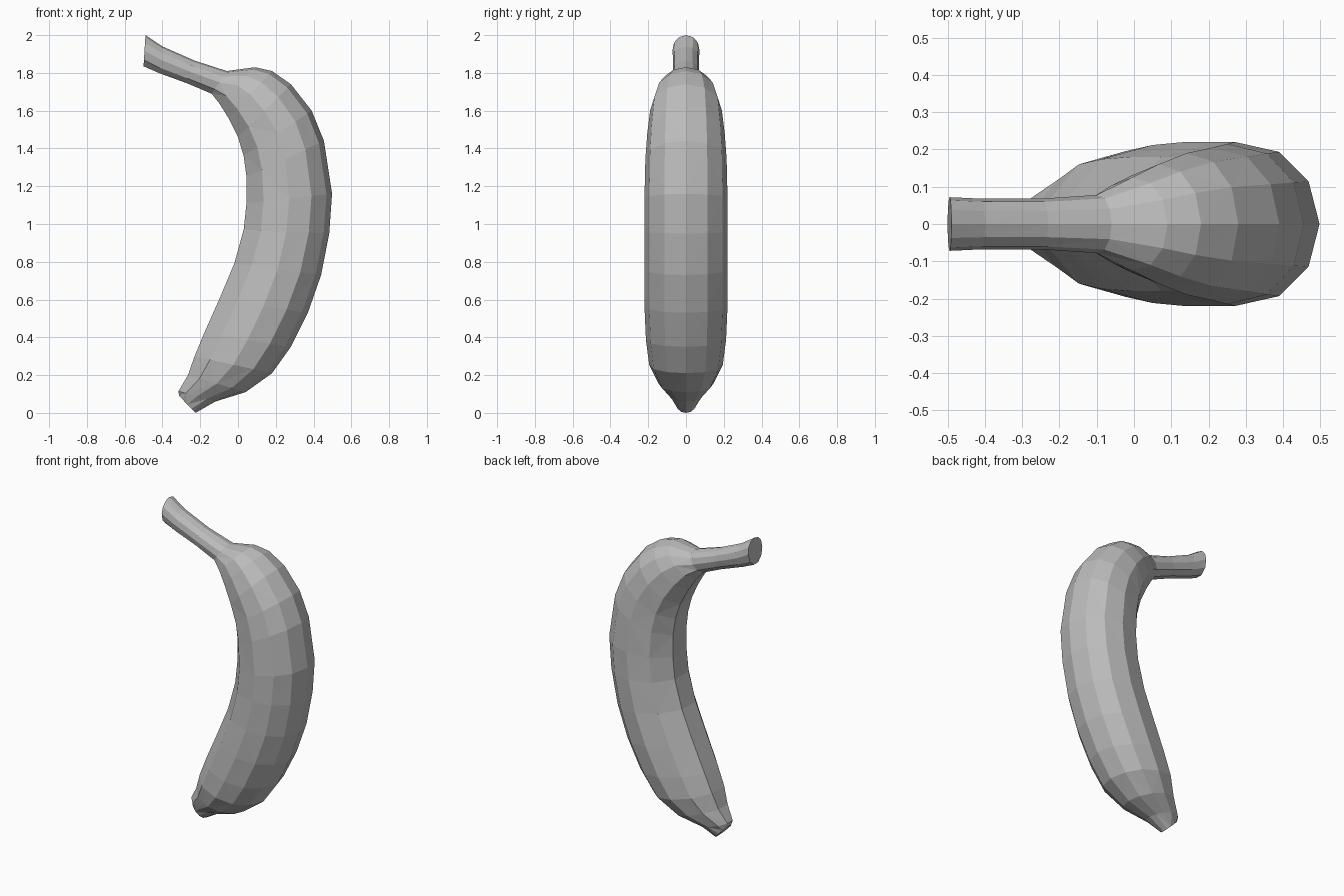
import bpy
import bmesh
from mathutils import Vector

cube = bpy.data.objects.get("Cube")
if cube:
    bpy.data.objects.remove(cube, do_unlink=True)

# One plain grey for the whole fruit
grey = bpy.data.materials.new("plain_grey")
grey.use_nodes = True
colour = (0.5, 0.5, 0.5, 1)
grey.diffuse_color = colour
grey.node_tree.nodes["Principled BSDF"].inputs["Base Color"].default_value = colour

# Cross-section: (across from inner to outer curve, sideways), one half
half = [(0.87, 0.52), (0.52, 0.88), (0, 1), (-0.6, 0.82), (-1, 0.32)]
section = [(1, 0)] + half + [(u, -v) for u, v in reversed(half)]

# Stations from stem to tip: outer x, z, inner x, z, half width
stem = [
    (-.49, 2, -.5, 1.835, .072),
    (-.4, 1.94, -.42, 1.8, .068),
    (-.23, 1.865, -.27, 1.745, .068),
    (-.06, 1.81, -.14, 1.69, .078),
]
body = [
    (.09, 1.83, -.1, 1.64, .125),
    (.18, 1.81, -.05, 1.56, .16),
    (.28, 1.74, 0, 1.46, .19),
    (.39, 1.6, .03, 1.36, .205),
    (.455, 1.44, .045, 1.25, .215),
    (.498, 1.16, .045, 1.11, .22),
    (.483, .95, .03, .97, .22),
    (.44, .73, -.02, .79, .22),
    (.37, .53, -.1, .6, .22),
    (.28, .35, -.18, .42, .212),
    (.18, .21, -.23, .3, .195),
    (.04, .11, -.265, .2, .145),
]
tip = [
    (-.12, .06, -.315, .115, .085),
    (-.225, 0, -.312, .09, .05),
]


def add_ring(bm, station):
    ox, oz, ix, iz, width = station
    outer, inner = Vector((ox, 0, oz)), Vector((ix, 0, iz))
    middle, reach = (outer + inner) / 2, (outer - inner) / 2
    side = Vector((0, width, 0))
    return [bm.verts.new(middle + reach * u + side * v) for u, v in section]


# Loft the stations into one closed faceted skin
bm = bmesh.new()
rings = [add_ring(bm, s) for s in stem + body + tip]
count = len(section)
for row, (a, b) in enumerate(zip(rings, rings[1:])):
    for i in range(count):
        j = (i + 1) % count
        if (row + i) % 2:
            bm.faces.new((a[i], a[j], b[j]))
            bm.faces.new((a[i], b[j], b[i]))
        else:
            bm.faces.new((a[i], a[j], b[i]))
            bm.faces.new((a[j], b[j], b[i]))
bm.faces.new(rings[0])
bm.faces.new(rings[-1])
bmesh.ops.recalc_face_normals(bm, faces=bm.faces[:])

mesh = bpy.data.meshes.new("banana")
bm.to_mesh(mesh)
bm.free()
mesh.materials.append(grey)
banana = bpy.data.objects.new("banana", mesh)
bpy.context.collection.objects.link(banana)
